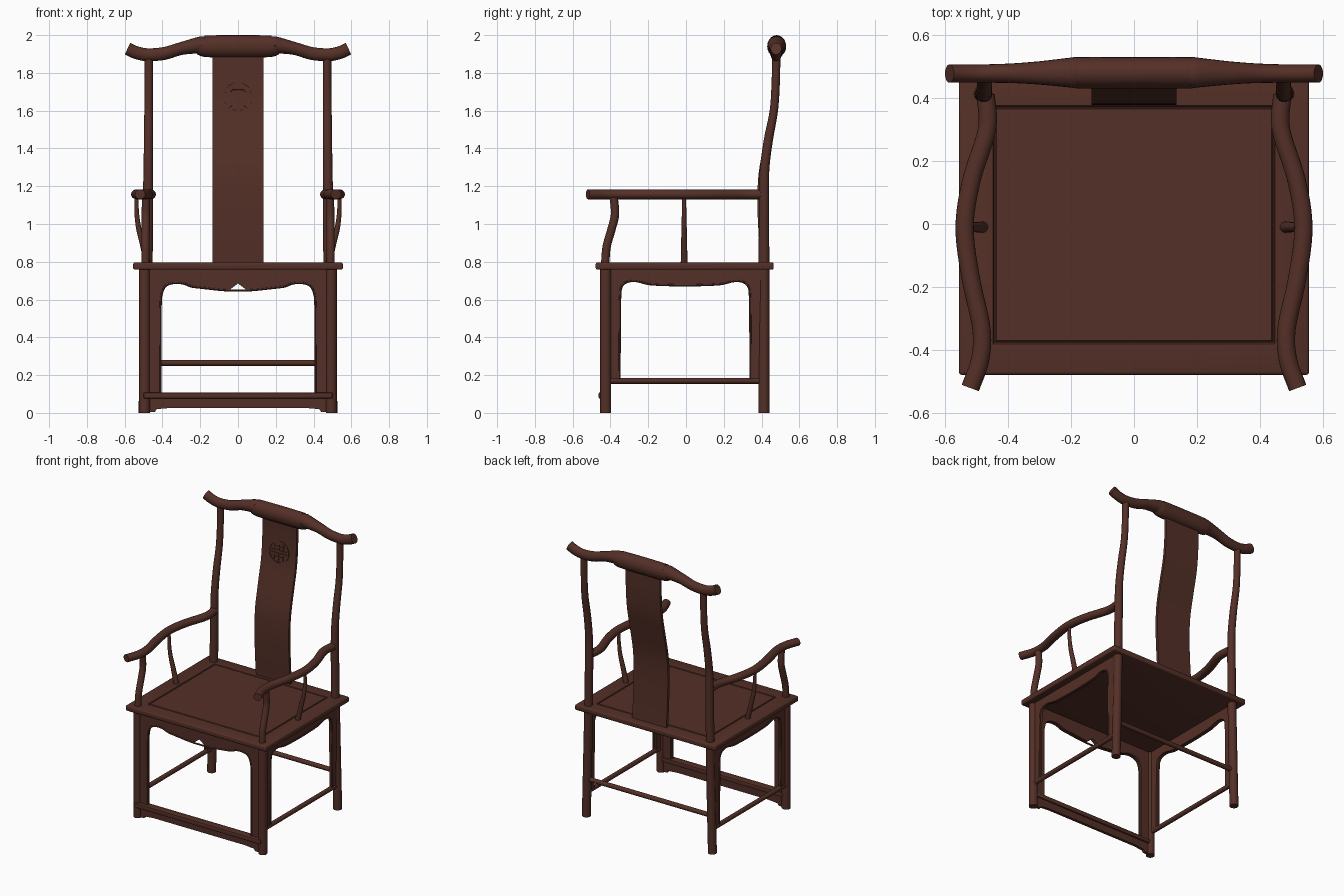
import bpy, bmesh, math
from mathutils import Vector, Matrix

if "Cube" in bpy.data.objects:
    bpy.data.objects.remove(bpy.data.objects["Cube"])

wood = bpy.data.materials.new("dark red brown wood")
wood.diffuse_color = (0.088, 0.029, 0.020, 1)
wood.use_nodes = True
wood.node_tree.nodes["Principled BSDF"].inputs["Base Color"].default_value = wood.diffuse_color


def finish(name, bm, angle=35):
    bmesh.ops.recalc_face_normals(bm, faces=bm.faces)
    me = bpy.data.meshes.new(name)
    bm.to_mesh(me)
    bm.free()
    me.shade_smooth()
    me.set_sharp_from_angle(angle=math.radians(angle))
    me.materials.append(wood)
    ob = bpy.data.objects.new(name, me)
    bpy.context.collection.objects.link(ob)
    return ob


def spline(pts, steps=6):
    """Catmull-Rom through tuples of any size."""
    P = [Vector(p) for p in pts]
    P = [P[0] * 2 - P[1]] + P + [P[-1] * 2 - P[-2]]
    out = []
    for i in range(1, len(P) - 2):
        a, b, c, d = P[i - 1:i + 3]
        for k in range(steps):
            t = k / steps
            out.append((b * 2 + (c - a) * t + (a * 2 - b * 5 + c * 4 - d) * t * t
                        + (b * 3 - a - c * 3 + d) * t ** 3) * 0.5)
    return out + [P[-2]]


def tube(name, path, ref, sides=16, mirror=1):
    """Sweep an ellipse; path rows are x, y, z, radius along ref, other radius."""
    bm = bmesh.new()
    rings = []
    for i, p in enumerate(path):
        q0, q1 = path[max(i - 1, 0)], path[min(i + 1, len(path) - 1)]
        t = (Vector(q1[:3]) - Vector(q0[:3])).normalized()
        a = Vector(ref)
        a = (a - t * a.dot(t)).normalized()
        b = t.cross(a)
        ring = []
        for k in range(sides):
            w = 2 * math.pi * k / sides
            v = Vector(p[:3]) + a * (p[3] * math.cos(w)) + b * (p[4] * math.sin(w))
            v.x *= mirror
            ring.append(bm.verts.new(v))
        rings.append(ring)
    for r, s in zip(rings, rings[1:]):
        for k in range(sides):
            j = (k + 1) % sides
            bm.faces.new((r[k], r[j], s[j], s[k]))
    bm.faces.new(rings[0])
    bm.faces.new(rings[-1])
    return finish(name, bm)


def plate(name, pts, axis, lo, hi):
    """Extrude an outline along x or y."""
    bm = bmesh.new()
    put = (lambda u, v: (lo, u, v)) if axis == 'x' else (lambda u, v: (u, lo, v))
    f = bm.faces.new([bm.verts.new(put(*p)) for p in pts])
    new = bmesh.ops.extrude_face_region(bm, geom=[f])['geom']
    move = Vector((hi - lo, 0, 0)) if axis == 'x' else Vector((0, hi - lo, 0))
    bmesh.ops.translate(bm, vec=move, verts=[g for g in new if isinstance(g, bmesh.types.BMVert)])
    return finish(name, bm)


def box(name, lo, hi, bevel=0.006):
    bm = bmesh.new()
    lo, hi = Vector(lo), Vector(hi)
    bmesh.ops.create_cube(bm, size=1, matrix=Matrix.Translation((lo + hi) / 2)
                          @ Matrix.Diagonal((*(hi - lo), 1)))
    bmesh.ops.bevel(bm, geom=bm.edges[:], offset=bevel, segments=2, affect='EDGES', profile=0.5)
    return finish(name, bm)


def const(pts, r):
    return [(*p[:3], r, r) for p in pts]


# Seat: rounded frame with a grooved centre panel
bm = bmesh.new()
bmesh.ops.create_cube(bm, size=1, matrix=Matrix.Translation((0, -0.007, 0.777))
                      @ Matrix.Diagonal((1.11, 0.942, 0.038, 1)))
bmesh.ops.bevel(bm, geom=bm.edges[:], offset=0.009, segments=3, affect='EDGES', profile=0.5)
top = max(bm.faces, key=lambda f: f.calc_center_median().z + f.calc_area())
bmesh.ops.inset_region(bm, faces=[top], thickness=0.09)
for v in top.verts:
    v.co.x = math.copysign(0.447, v.co.x)
    v.co.y = 0.375 if v.co.y > 0 else -0.38
for depth in (-0.006, 0, 0.006):
    bmesh.ops.inset_region(bm, faces=[top], thickness=0.005, depth=depth)
finish("seat", bm)

# Crest rail with a broad flat middle and upswept ends
half = [(0.17, 0.48, 1.941, 0.057, 0.050), (0.205, 0.48, 1.946, 0.045, 0.047),
        (0.30, 0.479, 1.929, 0.034, 0.037), (0.39, 0.478, 1.903, 0.034, 0.031),
        (0.48, 0.477, 1.896, 0.034, 0.029), (0.54, 0.477, 1.908, 0.034, 0.029),
        (0.585, 0.477, 1.928, 0.034, 0.029)]
rail = [(-p[0], *p[1:]) for p in reversed(half)] + [(0, 0.48, 1.941, 0.059, 0.050)] + half
tube("crest_rail", spline(rail), (0, 0, 1), 20)

# Back splat, an S-curved board
curve = spline([(0.405, 0.79), (0.394, 0.95), (0.388, 1.12), (0.396, 1.28), (0.43, 1.45),
                (0.462, 1.6), (0.476, 1.75), (0.478, 1.92)])
plate("back_splat", [(y - 0.010, z) for y, z in curve] + [(y + 0.010, z) for y, z in reversed(curve)],
      'x', -0.135, 0.135)

# Round fret medallion on the splat
bm = bmesh.new()
N = 40
rings = [[bm.verts.new((r * math.cos(2 * math.pi * k / N), d, r * math.sin(2 * math.pi * k / N)))
          for k in range(N)] for r, d in ((0.080, 0.004), (0.080, -0.004), (0.070, -0.004), (0.070, 0.004))]
for r, s in zip(rings, rings[1:] + rings[:1]):
    for k in range(N):
        j = (k + 1) % N
        bm.faces.new((r[k], r[j], s[j], s[k]))
bars = [(0, 0.010, 0.146, 0.007), (0, -0.010, 0.146, 0.007)]
for s in (1, -1):
    bars += [(0, s * 0.043, 0.007, 0.060), (0, s * 0.034, 0.070, 0.007),
             (0.035, s * 0.040, 0.007, 0.034), (-0.035, s * 0.040, 0.007, 0.034)]
for x, z, w, h in bars:
    bmesh.ops.create_cube(bm, size=1, matrix=Matrix.Translation((x, 0, z)) @ Matrix.Diagonal((w, 0.008, h, 1)))
medallion = finish("splat_medallion", bm)
medallion.location = (0, 0.459, 1.68)
medallion.rotation_euler.x = -math.atan(0.1)

# Legs, posts and arms on both sides
for m, side in ((1, "right"), (-1, "left")):
    tube("front_leg_" + side, const([(0.494, -0.425, 0), (0.494, -0.425, 0.77)], 0.029), (1, 0, 0), 20, m)
    back = [(0.498, 0.413, 0, .029, .029), (0.488, 0.413, 0.4, .029, .029), (0.480, 0.413, 0.8, .028, .028),
            (0.476, 0.413, 1.15, .027, .027), (0.475, 0.417, 1.3, .025, .025), (0.474, 0.437, 1.45, .024, .024),
            (0.473, 0.465, 1.6, .023, .022), (0.472, 0.475, 1.75, .022, .022), (0.472, 0.478, 1.9, .022, .022)]
    tube("back_post_" + side, spline(back), (1, 0, 0), 20, m)
    arm = [(0.470, 0.41, 1.157), (0.466, 0.30, 1.157), (0.515, 0.14, 1.157), (0.537, -0.01, 1.157),
           (0.518, -0.17, 1.157), (0.484, -0.33, 1.157), (0.488, -0.43, 1.157), (0.519, -0.52, 1.157)]
    tube("armrest_" + side, [(*p, 0.026, 0.029) for p in spline(arm)], (0, 0, 1), 20, m)
    post = [(0.49, -0.428, 0.79), (0.49, -0.420, 0.88), (0.489, -0.395, 0.97), (0.488, -0.376, 1.05),
            (0.487, -0.382, 1.14)]
    tube("arm_post_" + side, const(spline(post), 0.022), (1, 0, 0), 16, m)
    mid = [(0.48, -0.01, 0.79, .018, .018), (0.503, -0.01, 0.89, .016, .016), (0.526, -0.01, 0.98, .014, .014),
           (0.536, -0.01, 1.06, .012, .012), (0.537, -0.01, 1.14, .010, .010)]
    tube("arm_spindle_" + side, spline(mid), (1, 0, 0), 16, m)
    tube("side_stretcher_" + side, const([(0.494, -0.42, 0.17), (0.494, 0.41, 0.17)], 0.016), (0, 0, 1), 14, m)

# Rear stretcher and front footrest with its bracket board
tube("back_stretcher", const([(-0.49, 0.413, 0.265), (0.49, 0.413, 0.265)], 0.016), (0, 0, 1), 14)
box("footrest", (-0.5, -0.462, 0.076), (0.5, -0.405, 0.108))
bracket = [(0.44, 0.005), (0.43, 0.02), (0.36, 0.026), (-0.36, 0.026), (-0.43, 0.02), (-0.44, 0.005)]
plate("footrest_bracket", [(-0.47, 0.005), (-0.47, 0.08), (0.47, 0.08), (0.47, 0.005)] + bracket,
      'y', -0.435, -0.415)


def mirrored(pts):
    return pts + [(-u, v) for u, v in reversed(pts)]


# Front apron with a pierced centre and a raised bead
edge = [tuple(p) for p in spline([(0.41, 0.1), (0.41, 0.35), (0.41, 0.56), (0.404, 0.63), (0.383, 0.672),
                                  (0.34, 0.688), (0.29, 0.685), (0.245, 0.669), (0.18, 0.661),
                                  (0.10, 0.652), (0.045, 0.648)], 4)]
inner = mirrored(edge + [(0.04, 0.655)])
k = len(inner) // 2
inner.insert(k, (0, 0.685))
plate("front_apron", [(-0.47, 0.1), (-0.47, 0.765), (0.47, 0.765), (0.47, 0.1)] + inner, 'y', -0.436, -0.412)
tube("front_apron_bead", const([(u, -0.434, v) for u, v in mirrored(edge)], 0.006), (0, 1, 0), 8)

# Side aprons, same idea without the piercing
edge = [tuple(p) for p in spline([(0.347, 0.17), (0.346, 0.40), (0.344, 0.6), (0.337, 0.665), (0.31, 0.692),
                                  (0.26, 0.698), (0.19, 0.682), (0.10, 0.677), (0.02, 0.675)], 4)]
inner = [(u - 0.005, v) for u, v in mirrored(edge)]
for s, side in ((1, "right"), (-1, "left")):
    plate("side_apron_" + side, [(-0.415, 0.17), (-0.415, 0.765), (0.405, 0.765), (0.405, 0.17)] + inner,
          'x', s * 0.482, s * 0.504)
    tube("side_apron_bead_" + side, const([(s * 0.502, u, v) for u, v in inner], 0.006), (1, 0, 0), 8)
